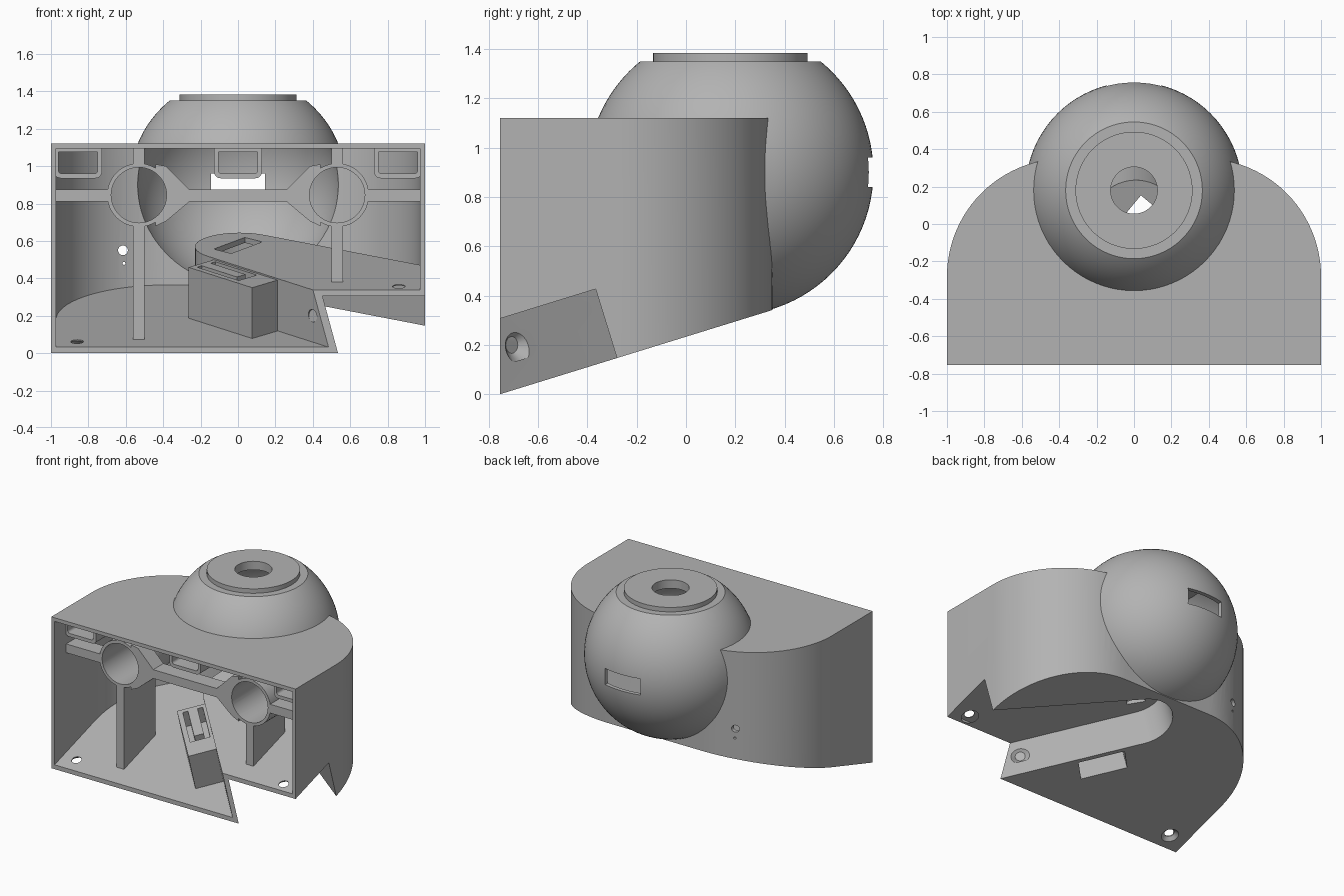
import bpy, bmesh, math
from mathutils import Vector

if "Cube" in bpy.data.objects:
    bpy.data.objects.remove(bpy.data.objects["Cube"])

grey = bpy.data.materials.new("plain grey")
grey.use_nodes = True
tint = (0.45, 0.45, 0.45, 1)
grey.diffuse_color = tint
grey.node_tree.nodes["Principled BSDF"].inputs["Base Color"].default_value = tint

FRONT, TOP, WALL = -0.755, 1.12, 0.027
SLOPE = 0.309
UP = Vector((0, -SLOPE, 1)).normalized()      # normal of the slanted floor
BALL = Vector((0, 0.18, 0.9))


def floor_z(y):
    return (y - FRONT) * SLOPE


def make(name, bm):
    bmesh.ops.recalc_face_normals(bm, faces=bm.faces)
    mesh = bpy.data.meshes.new(name)
    bm.to_mesh(mesh)
    bm.free()
    mesh.materials.append(grey)
    ob = bpy.data.objects.new(name, mesh)
    bpy.context.collection.objects.link(ob)
    return ob


def loft(name, low, high):
    bm = bmesh.new()
    a = [bm.verts.new(p) for p in low]
    b = [bm.verts.new(p) for p in high]
    bm.faces.new(a)
    bm.faces.new(b)
    for i in range(len(a)):
        j = (i + 1) % len(a)
        bm.faces.new((a[i], a[j], b[j], b[i]))
    return make(name, bm)


def tilted(name, pts, t0, t1):
    """Prism standing square on the slanted floor."""
    base = [Vector((x, y, floor_z(y))) for x, y in pts]
    return loft(name, [p + UP * t0 for p in base], [p + UP * t1 for p in base])


def plate(name, pts, y0, y1):
    """Prism from an x-z outline running back in y."""
    return loft(name, [(x, y0, z) for x, z in pts], [(x, y1, z) for x, z in pts])


def box(name, x0, x1, y0, y1, z0, z1):
    return plate(name, [(x0, z0), (x1, z0), (x1, z1), (x0, z1)], y0, y1)


def rod(name, p, q, r0, r1=None, n=48):
    p, q = Vector(p), Vector(q)
    turn = Vector((0, 0, 1)).rotation_difference(q - p).to_matrix()
    ring = [Vector((math.cos(k * math.tau / n), math.sin(k * math.tau / n), 0)) for k in range(n)]
    return loft(name, [p + turn @ (v * r0) for v in ring],
                [q + turn @ (v * (r1 or r0)) for v in ring])


def combine(ob, others, op):
    for o in others:
        m = ob.modifiers.new("cut", "BOOLEAN")
        m.operation, m.object, m.solver = op, o, "EXACT"
        dg = bpy.context.evaluated_depsgraph_get()
        mesh = bpy.data.meshes.new_from_object(ob.evaluated_get(dg))
        ob.modifiers.clear()
        ob.data = mesh
        bpy.data.objects.remove(o)
    return ob


def d_solid(name, inset, front, lift, top):
    """D-shaped plan with big rounded back corners and a slanted underside."""
    cx, cy, r = 0.37, -0.28, 0.63 - inset
    pts = [(1 - inset, front)]
    for k in range(25):
        a = k * math.pi / 48
        pts.append((cx + r * math.cos(a), cy + r * math.sin(a)))
    pts += [(-x, y) for x, y in reversed(pts)]
    return loft(name, [(x, y, floor_z(y) + lift) for x, y in pts], [(x, y, top) for x, y in pts])


def ball(name, r, flat):
    bm = bmesh.new()
    bmesh.ops.create_uvsphere(bm, u_segments=80, v_segments=48, radius=r)
    bmesh.ops.translate(bm, verts=bm.verts, vec=BALL)
    bmesh.ops.bisect_plane(bm, geom=bm.verts[:] + bm.edges[:] + bm.faces[:],
                           plane_co=(0, 0, flat), plane_no=(0, 0, 1), clear_outer=True)
    bmesh.ops.holes_fill(bm, edges=[e for e in bm.edges if e.is_boundary])
    return make(name, bm)


# Tapering channel with a round end, running diagonally under the floor
side_a, side_b = Vector((-0.695, 0.72)), Vector((-0.85, 0.53))
norm_a, norm_b = Vector((0.72, 0.695)), Vector((0.53, 0.85))
start_a, start_b, hub = Vector((0.54, -0.76)), Vector((1, -0.28)), Vector((0.01, 0.09))


def channel(name, grow, t1):
    r = 0.21 + grow
    a0, a1 = math.atan2(norm_b.y, norm_b.x), math.atan2(norm_a.y, norm_a.x) + math.pi
    arc = [hub + Vector((math.cos(a), math.sin(a))) * r
           for a in (a0 + (a1 - a0) * k / 24 for k in range(25))]
    pts = [start_b - side_b * 0.6 + norm_b * grow] + arc + [start_a - side_a * 0.5 - norm_a * grow]
    return tilted(name, pts, -0.15, t1)


def along_a(d0, d1, w0, w1):
    """Rectangle beside the channel: distance along its wall, distance out from it."""
    return [start_a + side_a * d - norm_a * w for d, w in ((d0, w0), (d1, w0), (d1, w1), (d0, w1))]


# Main shell
shell = d_solid("housing_shell", 0, FRONT, 0, TOP)
combine(shell, [ball("dome", 0.58, 1.35)], "UNION")
combine(shell, [rod("cap", (0, 0.18, 1.3), (0, 0.18, 1.383), 0.313, n=80)], "UNION")
combine(shell, [channel("channel_cut", 0, 0.293)], "DIFFERENCE")

hollow = d_solid("hollow", WALL, -1.0, 0.032, TOP - WALL)
combine(hollow, [ball("dome_hollow", 0.55, 1.32)], "UNION")
combine(hollow, [channel("channel_skin", 0.03, 0.323),
                 tilted("block", along_a(0.44, 0.93, -0.1, 0.22), -0.1, 0.315)], "DIFFERENCE")
combine(shell, [hollow], "DIFFERENCE")

# Openings: cap hole, rear window, cable hole, roof slot, block pockets
u, v = Vector((0.64, 0.77)) * 0.13, Vector((0.77, -0.64)) * 0.06
mid = Vector((0, 0.11))
combine(shell, [
    rod("cap_hole", (0, 0.18, 1.2), (0, 0.18, 1.5), 0.125),
    box("rear_window", -0.145, 0.145, 0.6, 0.9, 0.84, 0.96),
    rod("cable_hole", (-0.615, 0.1, 0.55), (-0.615, 0.5, 0.55), 0.026, n=24),
    rod("pin_hole", (-0.61, 0.1, 0.48), (-0.61, 0.5, 0.48), 0.008, n=12),
    tilted("roof_slot", [mid + u + v, mid + u - v, mid - u - v, mid - u + v], 0.2, 0.4),
    tilted("pocket", along_a(0.53, 0.84, 0.03, 0.19), -0.1, 0.15),
    tilted("fork_slot_1", along_a(0.62, 0.9, 0.05, 0.085), 0.19, 0.4),
    tilted("fork_slot_2", along_a(0.62, 0.9, 0.15, 0.185), 0.19, 0.4),
    tilted("fork_slot_3", along_a(0.58, 0.63, 0.05, 0.185), 0.19, 0.4),
], "DIFFERENCE")

# Countersunk screw holes, each given by its outer point and inward direction
inward = -norm_a.to_3d()
for p, d in (((-0.86, -0.65, floor_z(-0.65)), UP),
             ((0.86, -0.685, floor_z(-0.685) + 0.307), UP),
             ((0.42, -0.69, 0.2), inward)):
    p = Vector(p)
    combine(shell, [rod("screw", p - d * 0.08, p + d * 0.08, 0.034, n=32),
                    rod("sink", p - d * 0.015, p + d * 0.024, 0.075, 0.034, n=32)], "DIFFERENCE")

# Inner cradle: cross bar, two tubes, gussets and upright fins
Y0, Y1, Y2 = -0.62, -0.5, -0.25
RX, RZ = 0.53, 0.845
cradle = box("inner_cradle", -0.985, 0.985, Y0, Y1, 0.81, 0.875)
bores = []
for s, lift in ((-1, 0.015), (1, 0.315)):
    x = s * RX
    foot = [(x + dx, y, floor_z(y) + lift) for dx, y in ((-0.031, Y0), (0.031, Y0), (0.031, Y2), (-0.031, Y2))]
    combine(cradle, [
        rod("tube", (x, Y0, RZ), (x, Y2, RZ), 0.17),
        plate("gusset", [(s * 0.44, 0.68), (s * 0.385, 0.705), (s * 0.26, 0.81),
                         (s * 0.26, 0.875), (s * 0.385, 1.0), (s * 0.44, 1.01)], Y0, Y1),
        loft("fin", foot, [(a, b, 0.8) for a, b, c in foot]),
        box("hanger", x - 0.031, x + 0.031, Y0, Y2, 0.9, 1.1),
    ], "UNION")
    bores.append(rod("bore", (x, -0.8, RZ), (x, 0, RZ), 0.148))
combine(cradle, bores, "DIFFERENCE")


# Strap loops hanging from the ceiling
def loop_outline(cx, w, z0, z1, r):
    pts = [(cx + w, z1), (cx - w, z1)]
    for sx, a0 in ((-1, math.pi), (1, 1.5 * math.pi)):
        for k in range(7):
            a = a0 + k * math.pi / 12
            pts.append((cx + sx * (w - r) + r * math.cos(a), z0 + r + r * math.sin(a)))
    return pts


loops = []
for name, cx in (("right", -0.855), ("middle", 0), ("left", 0.855)):
    loop = plate(name + "_strap_loop", loop_outline(cx, 0.128, 0.935, 1.1, 0.035), Y0, Y1)
    combine(loop, [plate("gap", loop_outline(cx, 0.105, 0.96, 1.075, 0.018), -0.7, -0.4)], "DIFFERENCE")
    loops.append(loop)

# Smooth the curved faces, keep the edges crisp
for ob in [shell, cradle] + loops:
    bpy.ops.object.select_all(action="DESELECT")
    ob.select_set(True)
    bpy.context.view_layer.objects.active = ob
    bpy.ops.object.shade_smooth_by_angle(angle=math.radians(25))
